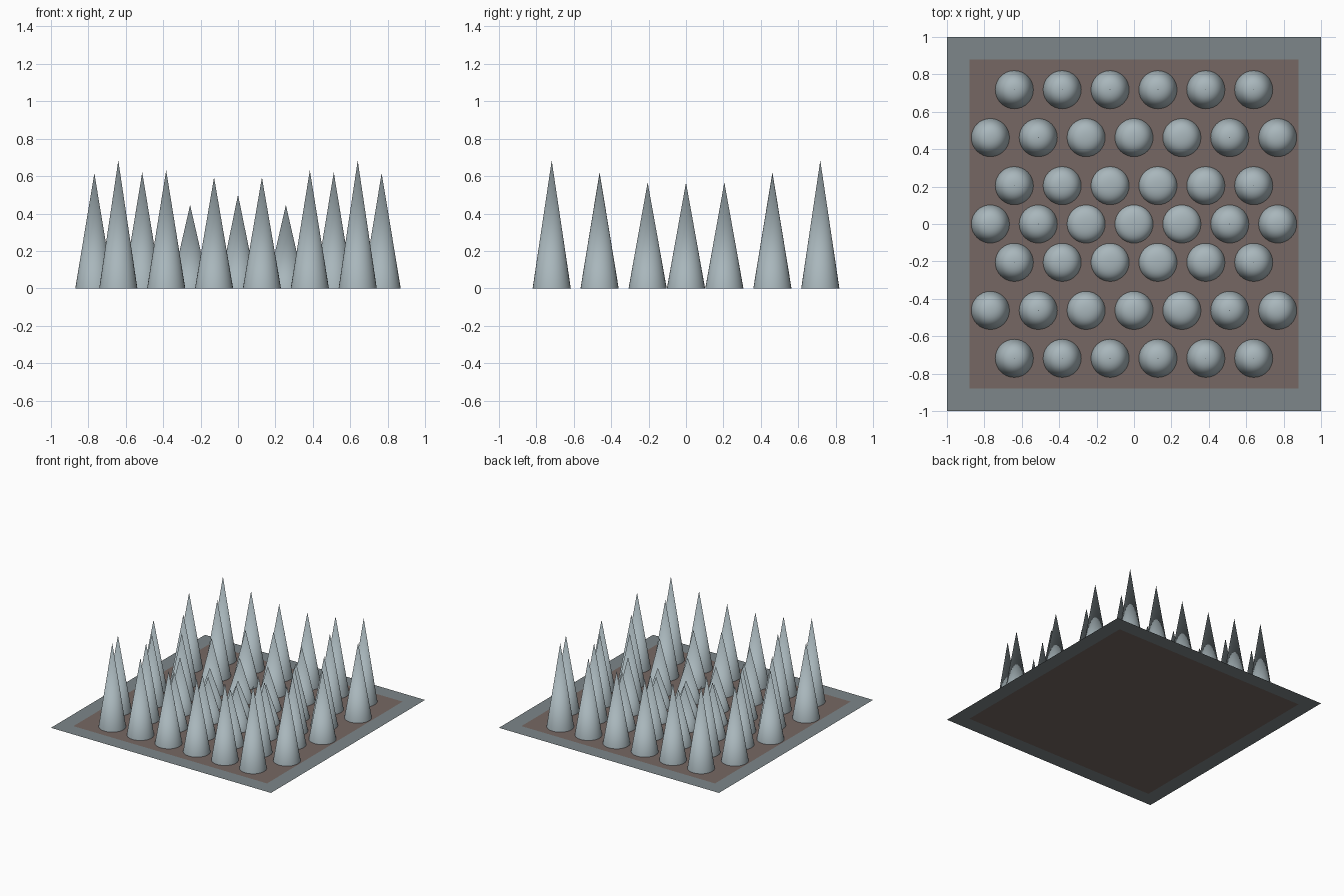
import bpy, bmesh, math

if "Cube" in bpy.data.objects:
    bpy.data.objects.remove(bpy.data.objects["Cube"])

OUT, INN = 1.0, 0.88      # half sizes of plate and inner floor
RADIUS, STEP = 0.102, 0.256


def material(name, rgb):
    mat = bpy.data.materials.new(name)
    mat.diffuse_color = (*rgb, 1)
    mat.use_nodes = True
    mat.node_tree.nodes["Principled BSDF"].inputs["Base Color"].default_value = mat.diffuse_color
    return mat


def make_mesh(name, bm, mat):
    mesh = bpy.data.meshes.new(name)
    bm.normal_update()
    bm.to_mesh(mesh)
    bm.free()
    mesh.materials.append(mat)
    return mesh


def place(name, mesh):
    obj = bpy.data.objects.new(name, mesh)
    bpy.context.collection.objects.link(obj)
    return obj


def square(bm, s):
    return [bm.verts.new((x * s, y * s, 0)) for x, y in ((-1, -1), (1, -1), (1, 1), (-1, 1))]


# Flat dark steel border around the floor
bm = bmesh.new()
outer, inner = square(bm, OUT), square(bm, INN)
for i in range(4):
    j = (i + 1) % 4
    bm.faces.new((outer[i], outer[j], inner[j], inner[i]))
place("plate_border", make_mesh("plate_border", bm, material("dark_steel", (0.205, 0.24, 0.252))))

# Brown floor
bm = bmesh.new()
bm.faces.new(square(bm, INN))
place("pit_floor", make_mesh("pit_floor", bm, material("brown", (0.18, 0.137, 0.126))))

# One smooth cone shared by all spikes
bm = bmesh.new()
sides = 32
tip = bm.verts.new((0, 0, 1))
ring = [bm.verts.new((RADIUS * math.cos(a), RADIUS * math.sin(a), 0))
        for a in (2 * math.pi * k / sides for k in range(sides))]
for k in range(sides):
    bm.faces.new((ring[k], ring[(k + 1) % sides], tip)).smooth = True
spike = make_mesh("spike", bm, material("light_steel", (0.395, 0.47, 0.5)))

# Spike height grows with distance from the centre
PROFILE = [(0, 0.23), (0.46, 0.455), (0.69, 0.576), (0.813, 0.631), (0.97, 0.686)]


def height(r):
    for (r0, h0), (r1, h1) in zip(PROFILE, PROFILE[1:]):
        if r <= r1:
            return h0 + (h1 - h0) * (r - r0) / (r1 - r0)
    return PROFILE[-1][1]


# Staggered rows of spikes: six and seven per row, sevens alternate in height
for row, y in enumerate((-0.718, -0.462, -0.205, 0, 0.205, 0.462, 0.718)):
    count = 7 if row % 2 else 6
    for i in range(count):
        x = (i - (count - 1) / 2) * STEP
        h = height(math.hypot(x, y))
        if count == 7:
            h += 0.045 if i % 2 else -0.045
        obj = place(f"spike_{row + 1}_{i + 1}", spike)
        obj.location = (x, y, 0)
        obj.scale = (1, 1, h)
